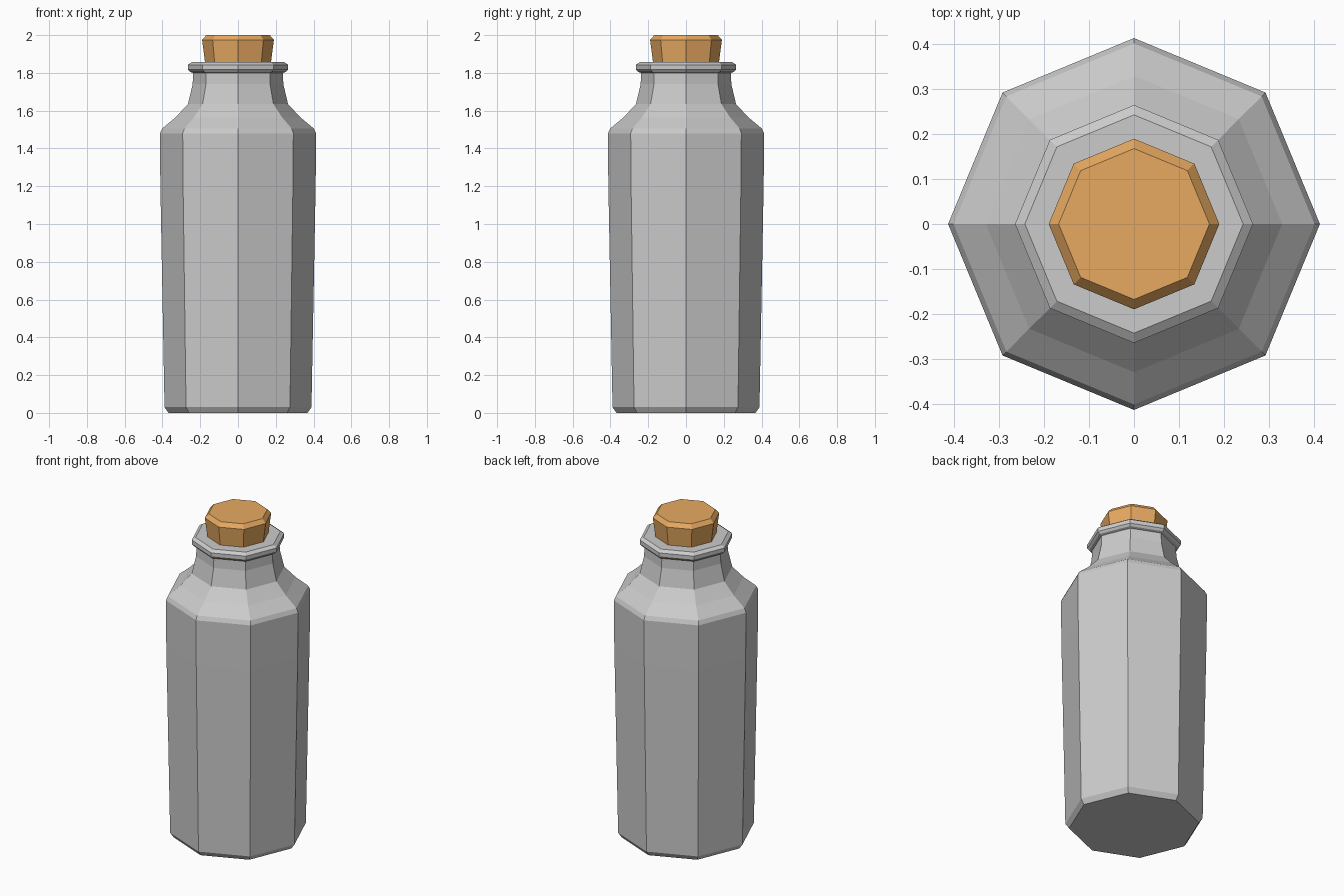
import bpy, bmesh, math

if "Cube" in bpy.data.objects:
    bpy.data.objects.remove(bpy.data.objects["Cube"])

SIDES = 8


def lathe(name, profile, color=None):
    """Spin a (radius, z) profile into a flat-shaded octagonal solid with capped ends."""
    bm = bmesh.new()
    rings = []
    for r, z in profile:
        rings.append([bm.verts.new((r * math.cos(math.tau * i / SIDES),
                                    r * math.sin(math.tau * i / SIDES), z))
                      for i in range(SIDES)])
    for a, b in zip(rings, rings[1:]):
        for i in range(SIDES):
            j = (i + 1) % SIDES
            bm.faces.new((a[i], a[j], b[j], b[i]))
    bm.faces.new(rings[0][::-1])
    bm.faces.new(rings[-1])
    bmesh.ops.recalc_face_normals(bm, faces=bm.faces)
    mesh = bpy.data.meshes.new(name)
    bm.to_mesh(mesh)
    bm.free()
    obj = bpy.data.objects.new(name, mesh)
    bpy.context.collection.objects.link(obj)
    if color:
        mat = bpy.data.materials.new(name + "_material")
        mat.diffuse_color = color
        mat.use_nodes = True
        mat.node_tree.nodes["Principled BSDF"].inputs["Base Color"].default_value = mat.diffuse_color
        mesh.materials.append(mat)
    return obj


# Bottle: chamfered base, slightly flared body, shoulder, neck, lip and recessed mouth
lathe("bottle", [
    (0.368, 0.0), (0.389, 0.03), (0.411, 1.2), (0.414, 1.48), (0.402, 1.505),
    (0.33, 1.565), (0.265, 1.635), (0.24, 1.74), (0.238, 1.80),
    (0.254, 1.805), (0.265, 1.818), (0.265, 1.843), (0.243, 1.858),
    (0.176, 1.858), (0.168, 1.76),
])

# Stopper: tapered cork seated in the mouth, bevelled on top
lathe("cork_stopper", [
    (0.165, 1.765), (0.175, 1.858), (0.19, 1.975), (0.168, 2.0),
], (0.80, 0.40, 0.12, 1.0))
